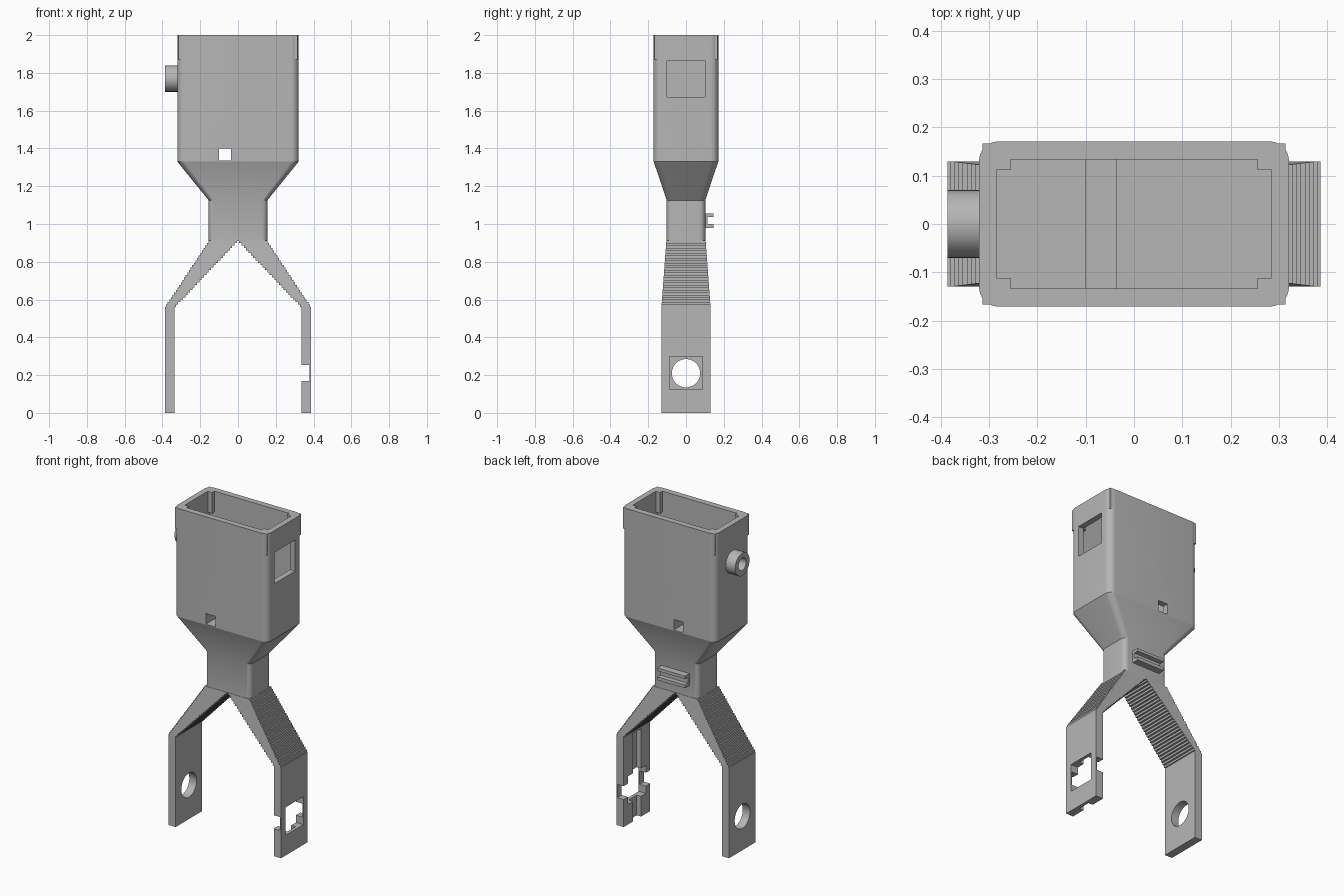
import bpy, bmesh, math
from mathutils import Matrix

if "Cube" in bpy.data.objects:
    bpy.data.objects.remove(bpy.data.objects["Cube"])

grey = bpy.data.materials.new("plain grey")
grey.diffuse_color = (0.47, 0.47, 0.47, 1)
grey.use_nodes = True
grey.node_tree.nodes["Principled BSDF"].inputs["Base Color"].default_value = grey.diffuse_color


def finish(name, bm):
    bmesh.ops.recalc_face_normals(bm, faces=bm.faces)
    me = bpy.data.meshes.new(name)
    bm.to_mesh(me)
    bm.free()
    me.materials.append(grey)
    ob = bpy.data.objects.new(name, me)
    bpy.context.collection.objects.link(ob)
    return ob


def add_box(bm, x0, x1, y0, y1, z0, z1, top_y=None):
    """Box; top_y gives a different half depth at the top."""
    ty0, ty1 = (y0, y1) if top_y is None else (-top_y, top_y)
    lo = [bm.verts.new(p) for p in ((x0, y0, z0), (x1, y0, z0), (x1, y1, z0), (x0, y1, z0))]
    hi = [bm.verts.new(p) for p in ((x0, ty0, z1), (x1, ty0, z1), (x1, ty1, z1), (x0, ty1, z1))]
    bm.faces.new(lo[::-1])
    bm.faces.new(hi)
    for i in range(4):
        j = (i + 1) % 4
        bm.faces.new((lo[i], lo[j], hi[j], hi[i]))


def box(name, *dims):
    bm = bmesh.new()
    add_box(bm, *dims)
    return finish(name, bm)


def x_cylinder(name, x0, x1, z, r, n=48):
    bm = bmesh.new()
    m = Matrix.Translation(((x0 + x1) / 2, 0, z)) @ Matrix.Rotation(math.pi / 2, 4, 'Y')
    bmesh.ops.create_cone(bm, cap_ends=True, segments=n, radius1=r, radius2=r,
                          depth=x1 - x0, matrix=m)
    return finish(name, bm)


def loft(name, rings, seg=8):
    """Stack of rounded rectangles (z, half x, half y, corner radius)."""
    bm = bmesh.new()
    loops = []
    for z, hx, hy, r in rings:
        ring = []
        for k, (sx, sy) in enumerate(((1, 1), (-1, 1), (-1, -1), (1, -1))):
            for s in range(seg + 1):
                a = math.pi / 2 * (k + s / seg)
                ring.append(bm.verts.new((sx * (hx - r) + r * math.cos(a),
                                          sy * (hy - r) + r * math.sin(a), z)))
        loops.append(ring)
    bm.faces.new(loops[0][::-1])
    bm.faces.new(loops[-1])
    n = len(loops[0])
    for a, b in zip(loops, loops[1:]):
        for i in range(n):
            j = (i + 1) % n
            bm.faces.new((a[i], a[j], b[j], b[i]))
    return finish(name, bm)


def combine(ob, tool, op='DIFFERENCE'):
    """Apply a boolean and discard the tool."""
    mod = ob.modifiers.new("bool", 'BOOLEAN')
    mod.operation, mod.object, mod.solver = op, tool, 'EXACT'
    dg = bpy.context.evaluated_depsgraph_get()
    me = bpy.data.meshes.new_from_object(ob.evaluated_get(dg))
    ob.modifiers.clear()
    ob.data = me
    bpy.data.objects.remove(tool)


def smooth(ob):
    bpy.ops.object.select_all(action='DESELECT')
    bpy.context.view_layer.objects.active = ob
    ob.select_set(True)
    bpy.ops.object.shade_smooth_by_angle(angle=math.radians(25))


# Hollow housing with squared corner posts at the rim
housing = loft("housing", [(1.33, 0.321, 0.171, 0.04), (2.0, 0.321, 0.171, 0.04)])
combine(housing, box("cavity", -0.285, 0.285, -0.134, 0.134, 1.37, 2.1))
for sx in (-1, 1):
    for sy in (-1, 1):
        xs = sorted((sx * 0.256, sx * 0.314))
        ys = sorted((sy * 0.112, sy * 0.167))
        combine(housing, box("post", *xs, *ys, 1.87, 2.0), 'UNION')
# Cross channel in the floor and square opening in the right wall
combine(housing, box("channel", -0.1, -0.036, -0.3, 0.3, 1.335, 1.40))
combine(housing, box("opening", 0.27, 0.4, -0.1, 0.1, 1.672, 1.865))
smooth(housing)

# Tapered shoulder and neck
neck = loft("neck", [(0.91, 0.155, 0.102, 0.03), (1.125, 0.155, 0.102, 0.03),
                     (1.33, 0.321, 0.171, 0.04)])
smooth(neck)

# Round side socket
socket = x_cylinder("side_socket", -0.386, -0.315, 1.77, 0.07)
combine(socket, x_cylinder("bore", -0.45, -0.325, 1.77, 0.038))
smooth(socket)

# Channel clip on the back of the neck
clip = box("back_clip", -0.095, 0.095, 0.095, 0.145, 0.98, 1.055)
combine(clip, box("clip_slot", -0.2, 0.2, 0.115, 0.2, 1.0, 1.037))

# Stepped sloping arms
STEPS, Z0, Z1 = 27, 0.56, 0.912


def arm_depth(t):
    return 0.13 + (0.104 - 0.13) * t


for side, sx in (("left", -1), ("right", 1)):
    bm = bmesh.new()
    for i in range(STEPS):
        t0, t1 = i / STEPS, (i + 1) / STEPS
        t = (t0 + t1) / 2
        xs = sorted((sx * 0.335 * (1 - t), sx * (0.385 + (0.152 - 0.385) * t)))
        d = arm_depth(t0)
        add_box(bm, *xs, -d, d, Z0 + (Z1 - Z0) * t0, Z0 + (Z1 - Z0) * t1, arm_depth(t1))
    finish(side + "_arm", bm)

# Straight lower legs
left_leg = box("left_leg", -0.386, -0.336, -0.13, 0.13, 0, Z0)
combine(left_leg, x_cylinder("round_hole", -0.5, -0.2, 0.21, 0.075))
smooth(left_leg)

right_leg = box("right_leg", 0.336, 0.386, -0.13, 0.13, 0, Z0)
combine(right_leg, box("square_hole", 0.2, 0.5, -0.088, 0.088, 0.125, 0.298))
combine(right_leg, box("cross_slot", 0.2, 0.379, -0.3, 0.3, 0.17, 0.253))
combine(right_leg, box("long_slot", 0.2, 0.366, -0.04, 0.04, -0.1, 0.545))
